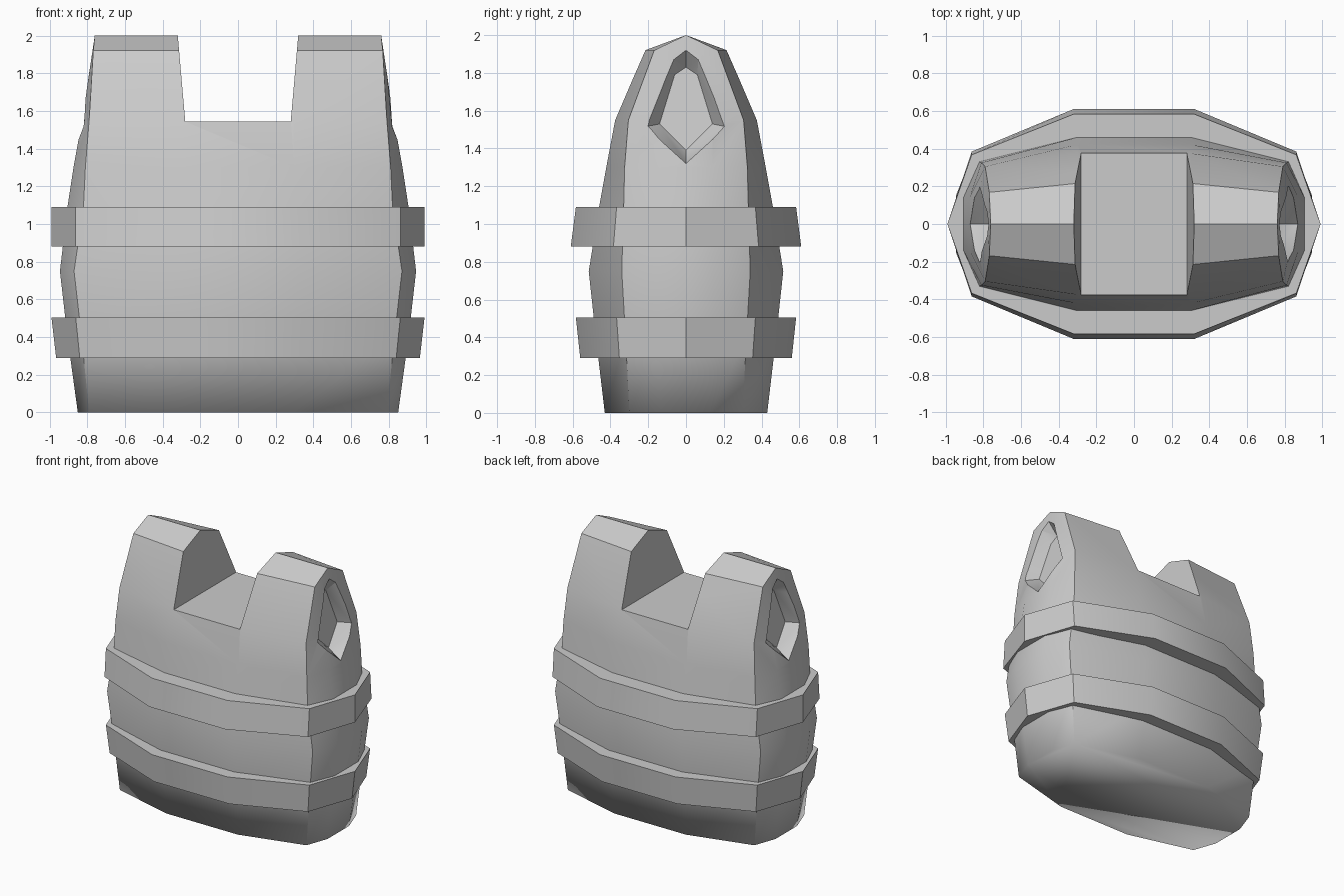
import bpy, bmesh, math

if "Cube" in bpy.data.objects:
    bpy.data.objects.remove(bpy.data.objects["Cube"])


def loft(name, rings, cap=True, closed=False):
    """Skin a list of equal-length vertex rings into an object."""
    bm = bmesh.new()
    rows = [[bm.verts.new(p) for p in r] for r in rings]
    n = len(rows[0])
    pairs = list(zip(rows, rows[1:])) + ([(rows[-1], rows[0])] if closed else [])
    for a, b in pairs:
        for i in range(n):
            j = (i + 1) % n
            bm.faces.new((a[i], a[j], b[j], b[i]))
    if cap:
        bm.faces.new(rows[0][::-1])
        bm.faces.new(rows[-1])
    bmesh.ops.remove_doubles(bm, verts=bm.verts, dist=0.0005)
    bmesh.ops.recalc_face_normals(bm, faces=bm.faces)
    me = bpy.data.meshes.new(name)
    bm.to_mesh(me)
    bm.free()
    ob = bpy.data.objects.new(name, me)
    bpy.context.collection.objects.link(ob)
    return ob


def mirror4(quarter, z):
    """Mirror a quarter outline (from +x end to +y side) into a full ring."""
    right = [(x, -y, z) for x, y in reversed(quarter) if y > 0] + [(x, y, z) for x, y in quarter]
    return right + [(-x, -y, z) for x, y, z in right]


def set_sharp(ob, degrees, soft_base=False):
    """Smooth shading with sharp edges; optionally keep the base rim soft."""
    bm = bmesh.new()
    bm.from_mesh(ob.data)
    for f in bm.faces:
        f.smooth = True
    for e in bm.edges:
        base = soft_base and all(v.co.z < 0.01 for v in e.verts)
        e.smooth = base or e.calc_face_angle(0) < math.radians(degrees)
    bm.to_mesh(ob.data)
    bm.free()


# body: z, end x, end half width, corner x, corner y, side x, side y
levels = [
    (0.00, 0.85, 0.13, 0.79, 0.30, 0.30, 0.43),
    (0.40, 0.905, 0.14, 0.83, 0.32, 0.31, 0.477),
    (0.75, 0.945, 0.15, 0.87, 0.34, 0.32, 0.515),
    (1.09, 0.905, 0.14, 0.82, 0.33, 0.30, 0.46),
    (1.30, 0.873, 0.14, 0.81, 0.325, 0.30, 0.422),
    (1.55, 0.828, 0.14, 0.79, 0.305, 0.30, 0.375),
    (1.92, 0.772, 0.08, 0.768, 0.168, 0.30, 0.216),
]
rings = [mirror4([(x, w), (cx, cy), (sx, sy)], z) for z, x, w, cx, cy, sx, sy in levels]
# collapse the last ring to a ridge line
rings.append([(math.copysign(0.30 if abs(p[0]) < 0.5 else 0.76, p[0]), 0, 2.0) for p in rings[-1]])
body = loft("body", rings, cap=False)
bm = bmesh.new()
bm.from_mesh(body.data)
bmesh.ops.dissolve_degenerate(bm, edges=bm.edges, dist=0.0005)
bmesh.ops.holes_fill(bm, edges=[e for e in bm.edges if e.is_boundary], sides=0)
bmesh.ops.recalc_face_normals(bm, faces=bm.faces)
bm.to_mesh(body.data)
bm.free()

# slot between the two lugs
slot_profile = [(-0.28, 1.545), (0.28, 1.545), (0.337, 2.2), (-0.337, 2.2)]
cutters = [loft("slot_cutter", [[(x, y, z) for x, z in slot_profile] for y in (-0.8, 0.8)])]


# tapered pocket in each end
def end_x(z):
    return 0.828 - (z - 1.55) * (0.151 if z > 1.55 else 0.178)


outer = [(0, 1.32), (0.215, 1.515), (0.065, 1.87), (0, 1.92), (-0.065, 1.87), (-0.215, 1.515)]
inner = [(0, 1.39), (0.14, 1.53), (0.06, 1.79), (0, 1.83), (-0.06, 1.79), (-0.14, 1.53)]
for s in (-1, 1):
    cutters.append(loft("pocket_cutter", [
        [(s * (end_x(z) + d), y, z) for y, z in prof]
        for prof, d in ((inner, -0.09), (outer, 0.0), (outer, 0.15))]))

for c in cutters:
    m = body.modifiers.new("cut", 'BOOLEAN')
    m.operation = 'DIFFERENCE'
    m.solver = 'EXACT'
    m.object = c
dg = bpy.context.evaluated_depsgraph_get()
body_mesh = bpy.data.meshes.new_from_object(body.evaluated_get(dg))
body.modifiers.clear()
body.data = body_mesh
for c in cutters:
    bpy.data.objects.remove(c)
set_sharp(body, 35, soft_base=True)


# raised bands around the body
def band(name, low, high):
    def outline(z, x, y, kx=1.0, ky=1.0):
        return mirror4([(x * kx, 0), (x * 0.87 * kx, y * 0.63 * ky), (0.32 * kx, y * ky)], z)
    ob = loft(name, [outline(*low), outline(*high),
                     outline(*high, 0.88, 0.75), outline(*low, 0.88, 0.75)],
              cap=False, closed=True)
    set_sharp(ob, 35)


band("lower_band", (0.29, 0.965, 0.56), (0.505, 0.99, 0.583))
band("upper_band", (0.88, 0.99, 0.61), (1.09, 0.99, 0.583))
